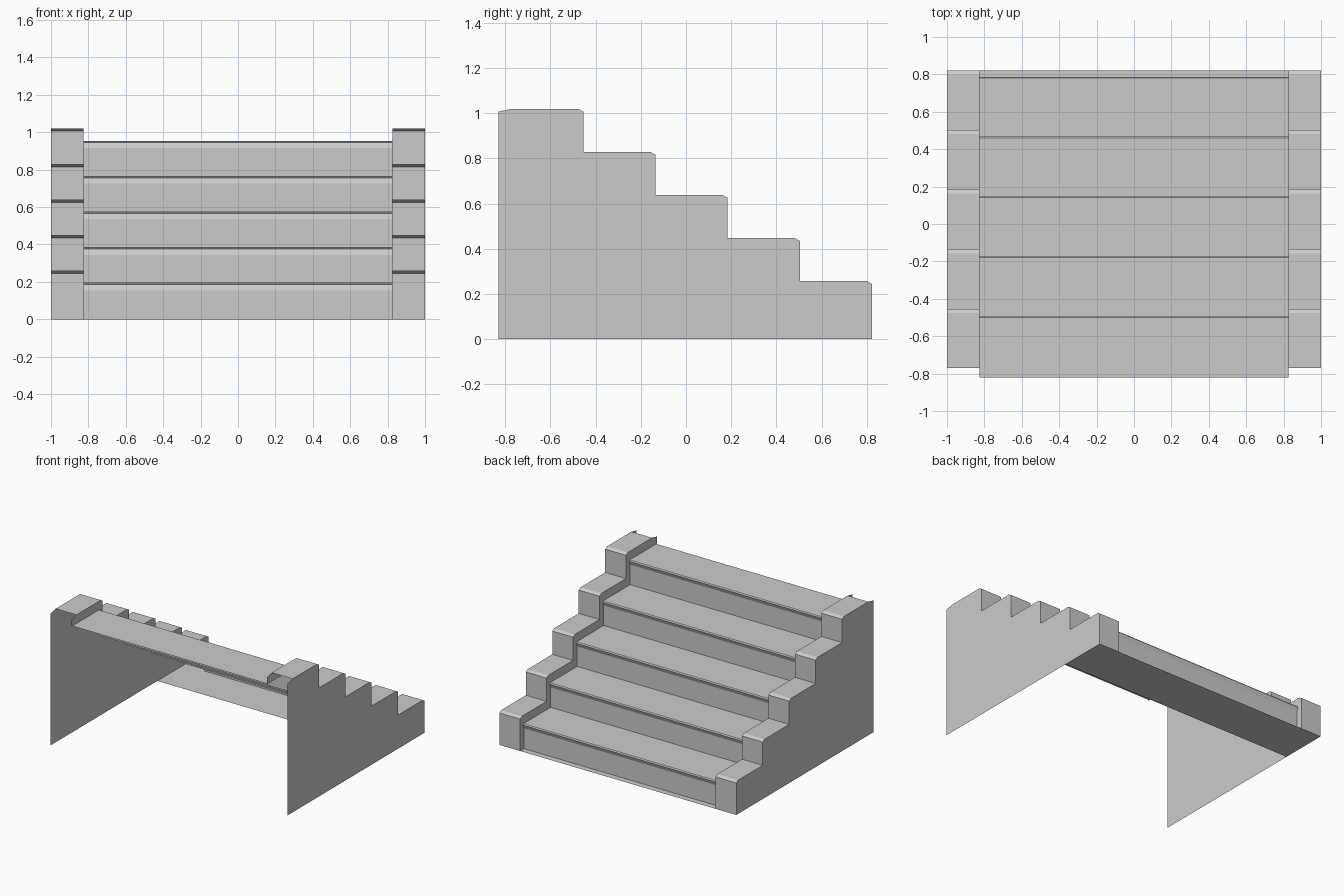
import bpy, bmesh

if "Cube" in bpy.data.objects:
    bpy.data.objects.remove(bpy.data.objects["Cube"])

STEPS, RUN, RISE = 5, 0.32, 0.19
INNER, OUTER, BACK = 0.825, 1.0, -0.83


def make(name, build):
    bm = bmesh.new()
    build(bm)
    bmesh.ops.remove_doubles(bm, verts=bm.verts, dist=0.0001)
    mesh = bpy.data.meshes.new(name)
    bm.to_mesh(mesh)
    bm.free()
    bpy.context.collection.objects.link(bpy.data.objects.new(name, mesh))


def strip(bm, profile, x_right, x_left):
    """Sweep an open (y, z) profile across x."""
    a = [bm.verts.new((x_right, y, z)) for y, z in profile]
    b = [bm.verts.new((x_left, y, z)) for y, z in profile]
    for i in range(len(profile) - 1):
        bm.faces.new((a[i], b[i], b[i + 1], a[i + 1]))


def panel(bm, outline, x, facing):
    """Flat side panel from a (y, z) outline, facing +x or -x."""
    pts = outline if facing > 0 else outline[::-1]
    bm.faces.new([bm.verts.new((x, y, z)) for y, z in pts])


# Tread profile: recessed riser, slanted nose, flat tread
tread = [(0.775, 0.0)]
for i in range(STEPS):
    y, z = 0.787 - i * RUN, (i + 1) * RISE + 0.003
    tread += [(y - 0.012, z - 0.038), (y, z - 0.008), (y - 0.006, z),
              (y - RUN - 0.012, z)]
tread[-1] = (-0.82, tread[-1][1])

# Side stringer profile: vertical face, bevelled edge, flat cap
cap = [(0.822, 0.0)]
for i in range(STEPS):
    y, z = 0.822 - i * (RUN - 0.001), 0.257 + i * (RISE + 0.0005)
    cap += [(y, z - 0.013), (y - 0.022, z), (y - RUN + 0.001, z)]
cap[-1] = (-0.77, cap[-1][1])
back_top = (BACK, 1.006)

make("stair_treads", lambda bm: strip(bm, tread, INNER, -INNER))

# Hollow stringers: stepped cap, full outer wall, narrow inner wall
for side, label in ((1, "right"), (-1, "left")):
    def stringer(bm):
        strip(bm, cap, max(side * INNER, side * OUTER), min(side * INNER, side * OUTER))
        panel(bm, cap + [back_top, (BACK, 0.0)], side * OUTER, side)
        panel(bm, cap + [back_top, (BACK, tread[-1][1])] + tread[::-1],
              side * INNER, -side)
    make(label + "_stringer", stringer)

# Floor plate beneath the lowest step
make("base_plate", lambda bm: strip(bm, [(0.455, 0.0), (0.822, 0.0)], OUTER, -OUTER))
